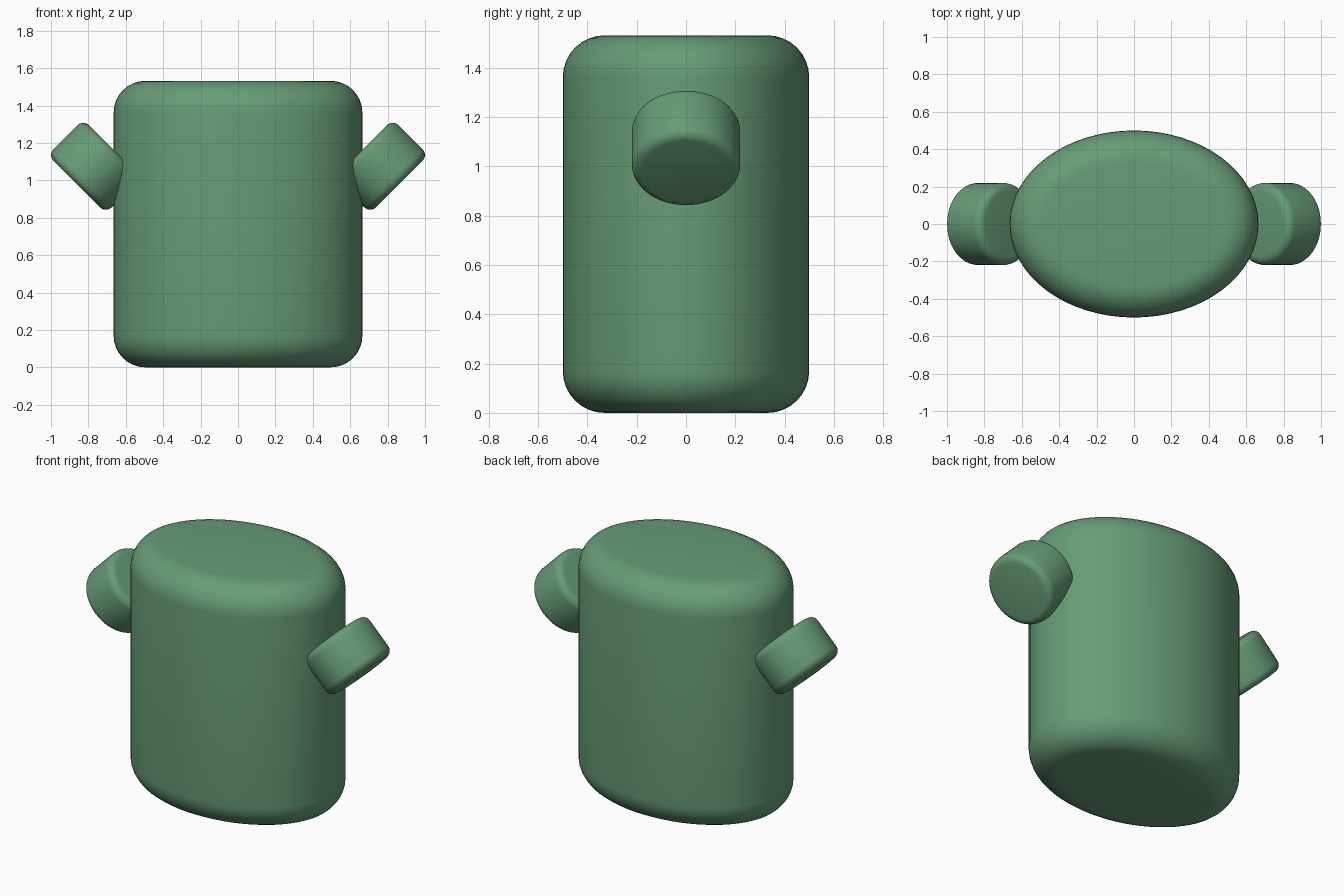
import bpy, bmesh, math
from mathutils import Matrix, Vector

if "Cube" in bpy.data.objects:
    bpy.data.objects.remove(bpy.data.objects["Cube"])

green = bpy.data.materials.new("leaf_green")
green.diffuse_color = (0.133, 0.333, 0.181, 1)
green.use_nodes = True
green.node_tree.nodes["Principled BSDF"].inputs["Base Color"].default_value = green.diffuse_color


def rounded_cylinder(name, rx, ry, height, bevel, segments, matrix):
    """Elliptic cylinder with rounded rims, centred on its own axis."""
    bm = bmesh.new()
    bmesh.ops.create_cone(bm, cap_ends=True, cap_tris=False, segments=64,
                          radius1=1, radius2=1, depth=height)
    bmesh.ops.scale(bm, vec=(rx, ry, 1), verts=bm.verts)
    rims = [e for e in bm.edges if abs(e.verts[0].co.z - e.verts[1].co.z) < 1e-4]
    bmesh.ops.bevel(bm, geom=rims, offset=bevel, offset_type='OFFSET',
                    segments=segments, profile=0.5, affect='EDGES')
    bm.transform(matrix)
    bmesh.ops.recalc_face_normals(bm, faces=bm.faces)
    mesh = bpy.data.meshes.new(name)
    bm.to_mesh(mesh)
    bm.free()
    mesh.materials.append(green)
    obj = bpy.data.objects.new(name, mesh)
    bpy.context.collection.objects.link(obj)
    bpy.ops.object.select_all(action='DESELECT')
    obj.select_set(True)
    bpy.context.view_layer.objects.active = obj
    bpy.ops.object.shade_smooth_by_angle(angle=math.radians(35))
    return obj


# Main oval body
rounded_cylinder("body", 0.665, 0.5, 1.532, 0.17, 8,
                 Matrix.Translation(Vector((0, 0, 0.766))))

# Stubby arms, tilted outward and down on each side
for name, side in (("right_arm", 1), ("left_arm", -1)):
    place = Matrix.Translation(Vector((side * 0.767, 0, 1.075)))
    tilt = Matrix.Rotation(side * math.radians(135), 4, 'Y')
    rounded_cylinder(name, 0.22, 0.22, 0.27, 0.045, 5, place @ tilt)
